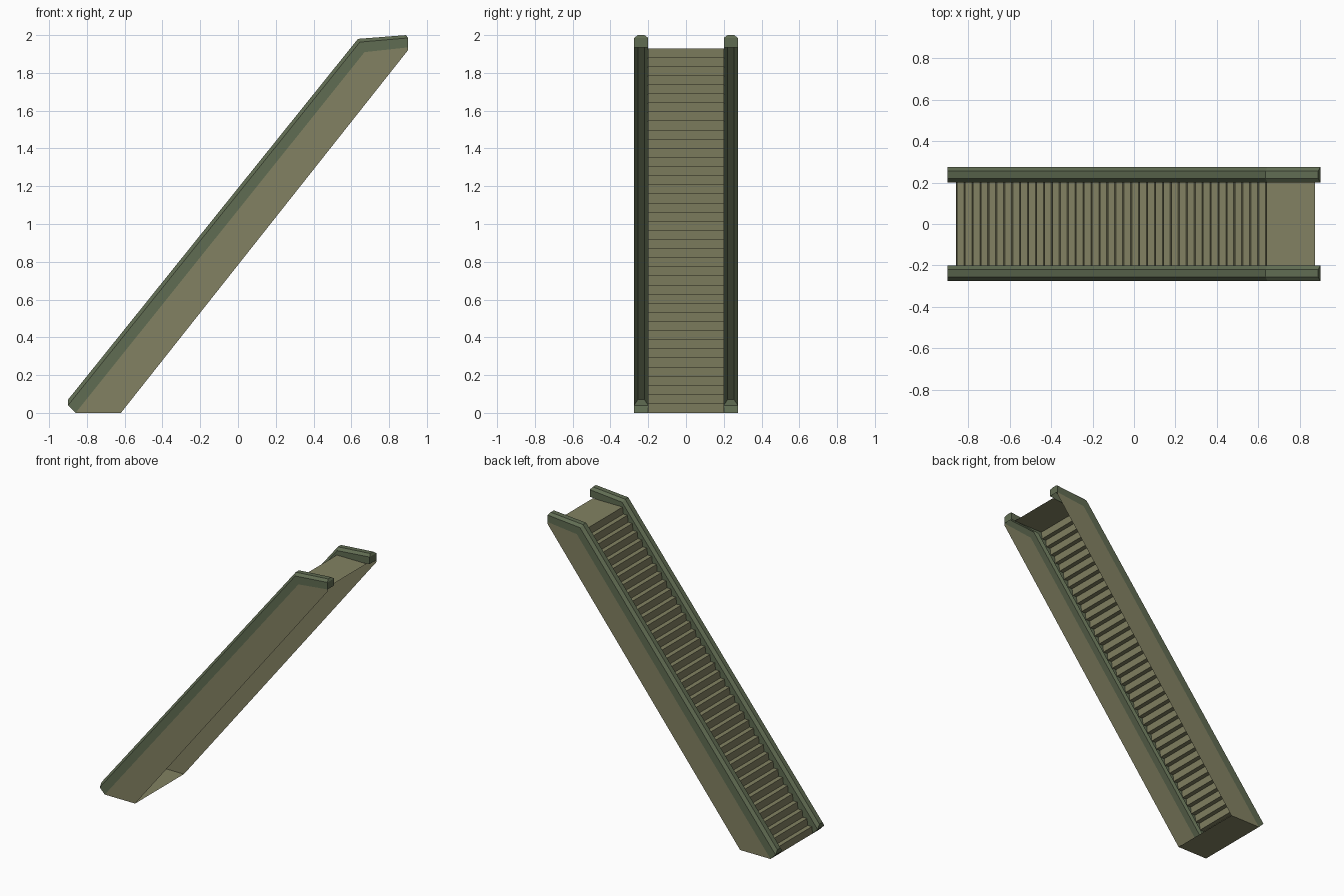
import bpy, bmesh

if "Cube" in bpy.data.objects:
    bpy.data.objects.remove(bpy.data.objects["Cube"])

def material(name, rgb):
    m = bpy.data.materials.new(name)
    m.diffuse_color = (*rgb, 1)
    m.use_nodes = True
    m.node_tree.nodes["Principled BSDF"].inputs["Base Color"].default_value = m.diffuse_color
    return m

stone = material("olive_stone", (0.225, 0.222, 0.122))
green = material("dark_green", (0.118, 0.15, 0.085))

def build(name, verts, faces, mat, mirror=False, recalc=False):
    me = bpy.data.meshes.new(name)
    me.from_pydata(verts, [], faces)
    if recalc:
        bm = bmesh.new()
        bm.from_mesh(me)
        bmesh.ops.recalc_face_normals(bm, faces=bm.faces)
        bm.to_mesh(me)
        bm.free()
    me.materials.append(mat)
    ob = bpy.data.objects.new(name, me)
    bpy.context.collection.objects.link(ob)
    if mirror:
        mod = ob.modifiers.new("mirror", 'MIRROR')
        mod.use_axis = (False, True, False)
    return ob

OUT, INN = -0.275, -0.2
# Handrail lines in the side view: (x, z) at foot, bend and top end
low = [(-0.86, 0.0), (0.67, 1.91), (0.9, 1.935)]
mid = [(-0.9, 0.04), (0.645, 1.963), (0.9, 1.985)]
top = [(-0.9, 0.07), (0.635, 1.98), (0.89, 2.0)]

# Side walls: thin sheets below the rails
outline = [low[0], (-0.62, 0), (0.9, 1.92), low[2], low[1]]
build("side_walls", [(x, OUT, z) for x, z in outline], [range(5)], stone, mirror=True)

# Handrails: chamfered, hollow underneath, capped at both ends
verts, faces = [], []
for b, m, t in zip(low, mid, top):
    for (x, z), y in ((b, OUT), (m, OUT), (t, OUT + 0.02),
                      (t, INN - 0.02), (m, INN), (b, INN)):
        verts.append((x, y, z))
for s in (0, 6):
    for i in range(5):
        faces.append((s + i, s + i + 1, s + i + 7, s + i + 6))
for s in (0, 12):
    faces += [(s, s + 1, s + 4, s + 5), (s + 1, s + 2, s + 3, s + 4)]
build("handrails", verts, faces, green, mirror=True, recalc=True)

# Steps and landing: one folded sheet with slightly raked risers
N, X0, X1, H, RAKE = 40, -0.86, 0.635, 1.93, 0.006
dx, dz = (X1 - X0) / (N - 1), H / N
profile = [(X0, 0)]
for i in range(N):
    x = X0 + i * dx
    profile.append((x + RAKE, (i + 1) * dz))
    profile.append((x + dx if i < N - 1 else 0.875, (i + 1) * dz))
verts = [(x, y, z) for x, z in profile for y in (INN, -INN)]
faces = [(2 * i, 2 * i + 2, 2 * i + 3, 2 * i + 1) for i in range(len(profile) - 1)]
build("steps", verts, faces, stone)

# Base plate on the ground
build("base", [(-0.86, OUT, 0), (-0.86, -OUT, 0), (-0.62, -OUT, 0), (-0.62, OUT, 0)],
      [(0, 1, 2, 3)], stone)
